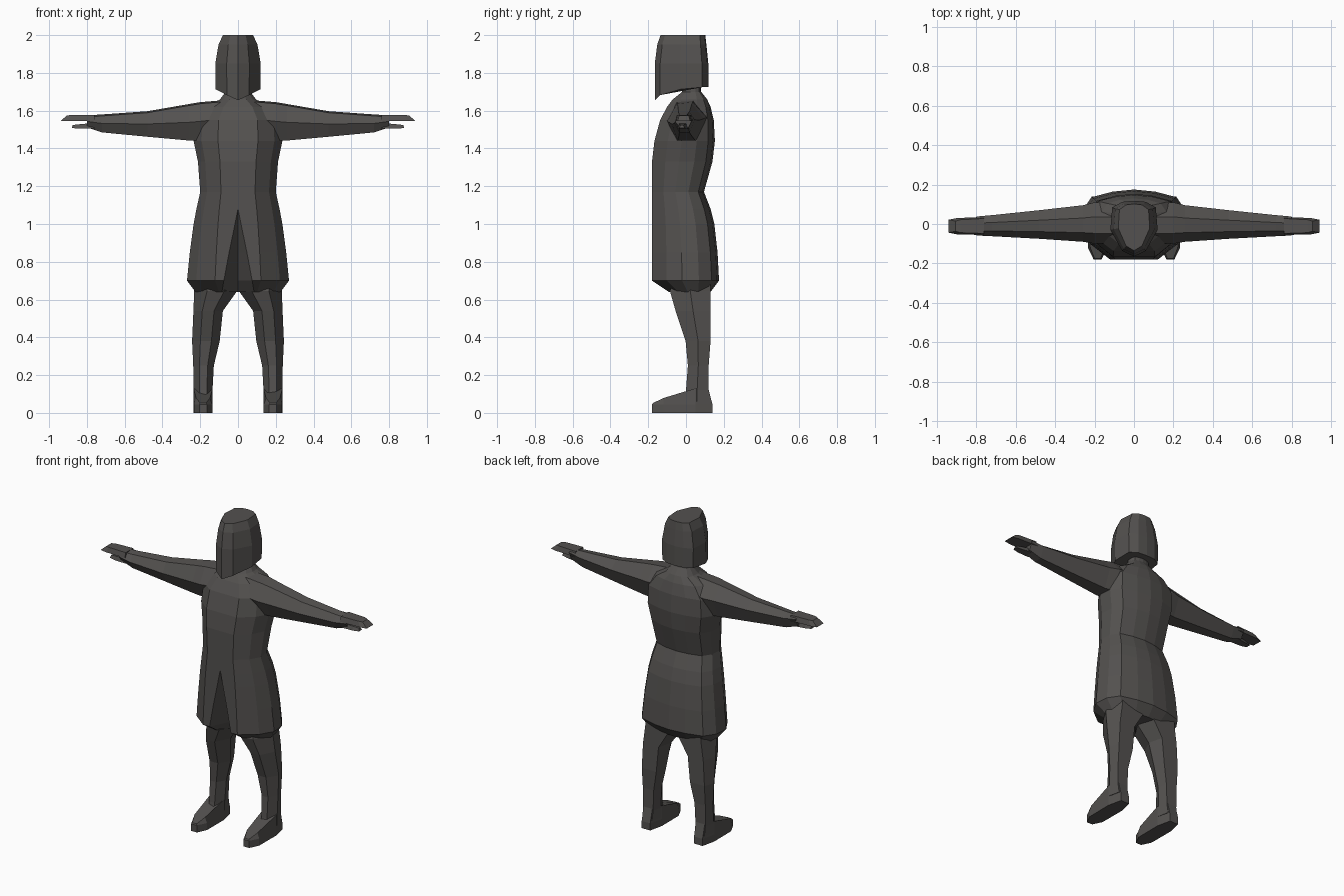
import bpy, bmesh

cloth = bpy.data.materials.new("dark_grey")
cloth.diffuse_color = (0.088, 0.083, 0.079, 1)


def loft(name, rings, mirror=False):
    """Skin a list of closed rings with equal point counts and cap both ends."""
    bm = bmesh.new()
    loops = [[bm.verts.new(p) for p in ring] for ring in rings]
    n = len(loops[0])
    for a, b in zip(loops, loops[1:]):
        for i in range(n):
            j = (i + 1) % n
            bm.faces.new((a[i], a[j], b[j], b[i]))
    bm.faces.new(loops[0])
    bm.faces.new(loops[-1])
    bmesh.ops.remove_doubles(bm, verts=bm.verts, dist=0.0005)
    bmesh.ops.recalc_face_normals(bm, faces=bm.faces)
    me = bpy.data.meshes.new(name)
    bm.to_mesh(me)
    bm.free()
    me.materials.append(cloth)
    ob = bpy.data.objects.new(name, me)
    bpy.context.collection.objects.link(ob)
    if mirror:
        ob.modifiers.new("mirror", 'MIRROR')
    return ob


def whole(half):
    """Complete a half ring running from front centre to back centre."""
    return half + [(-x, y, z) for x, y, z in reversed(half[1:-1])]


# Tunic: height, half width, front y, back y, slit half width, slit depth
tunic = [
    (0.64, 0.225, -0.09, 0.13, 0.085, 0.10),
    (0.70, 0.270, -0.18, 0.175, 0.075, 0.16),
    (0.85, 0.255, -0.18, 0.167, 0.047, 0.10),
    (1.00, 0.235, -0.18, 0.150, 0.016, 0.035),
    (1.08, 0.220, -0.18, 0.130, 0, 0),
    (1.17, 0.200, -0.18, 0.095, 0, 0),
    (1.33, 0.212, -0.18, 0.140, 0, 0),
    (1.44, 0.235, -0.167, 0.153, 0, 0),
    (1.55, 0.230, -0.137, 0.147, 0, 0),
    (1.62, 0.170, -0.10, 0.130, 0, 0),
    (1.66, 0.095, -0.07, 0.112, 0, 0),
    (1.70, 0.065, -0.02, 0.080, 0, 0),
    (1.76, 0.060, -0.02, 0.075, 0, 0),
]
rings = []
for z, w, f, b, slit, deep in tunic:
    d = b - f
    rings.append(whole([
        (0, f + deep, z), (slit, f, z), (max(0.45 * w, slit), f, z),
        (0.82 * w, f + 0.22 * d, z), (w, f + 0.45 * d, z),
        (w * 0.97, f + 0.70 * d, z), (0.80 * w, b - 0.11 * d, z),
        (0.4 * w, b - 0.03 * d, z), (0, b, z)]))
loft("tunic", rings)

# Hooded head: the lower rim rises from the chin to the nape
def head_ring(z, w, f, b, slant):
    d = b - f
    half = [(0, f), (0.5 * w, f + 0.10 * d), (w, f + 0.48 * d),
            (0.92 * w, f + 0.88 * d), (0.5 * w, b - 0.02 * d), (0, b)]
    return whole([(x, y, z + slant * (0.045 * x / w + 0.07 * (y - f) / d * (1 - 0.6 * x / w)))
                  for x, y in half])

loft("head", [
    head_ring(1.655, 0.118, -0.165, 0.118, 1),
    head_ring(1.85, 0.120, -0.165, 0.118, 0),
    head_ring(1.95, 0.103, -0.152, 0.108, 0),
    head_ring(2.00, 0.080, -0.135, 0.102, 0)])

# Legs: height, inner x, outer x, front y, back y
leg = [(0.70, 0.01, 0.225, -0.07, 0.13), (0.645, 0.005, 0.232, -0.085, 0.13),
       (0.54, 0.080, 0.236, -0.055, 0.13), (0.38, 0.097, 0.243, -0.002, 0.13),
       (0.25, 0.128, 0.237, 0.010, 0.120), (0.12, 0.135, 0.235, 0.000, 0.118),
       (0.06, 0.135, 0.235, -0.01, 0.128)]
rings = []
for z, i, o, f, b in leg:
    w, m = o - i, f + 0.5 * (b - f)
    rings.append([(i + 0.3 * w, f, z), (o - 0.3 * w, f, z), (o, m, z),
                  (o - 0.15 * w, b, z), (i + 0.15 * w, b, z), (i, m, z)])
loft("leg", rings, True)

# Feet: sole outline raised to a sloping upper
outline = [(0.165, -0.18), (0.205, -0.18), (0.234, -0.12), (0.235, 0.05),
           (0.215, 0.14), (0.155, 0.14), (0.135, 0.05), (0.136, -0.12)]
mid = [(x, y, 0.045) for x, y in outline]
top = []
for x, y in outline:
    ty = y if y < 0 else min(y, 0.118)
    tx = 0.185 + (x - 0.185) * (0.75 if y < 0 else 1)
    top.append((tx, max(ty, -0.175), min(0.13, 0.052 + (y + 0.18) * 0.44)))
loft("foot", [[(x, y, 0) for x, y in outline], mid, top], True)

# Arms: x, front y, back y, bottom z, top z
arm = [(0.08, -0.10, 0.11, 1.46, 1.655), (0.20, -0.10, 0.11, 1.442, 1.645),
       (0.26, -0.09, 0.095, 1.442, 1.635), (0.48, -0.075, 0.07, 1.462, 1.597),
       (0.72, -0.062, 0.045, 1.485, 1.580), (0.80, -0.058, 0.038, 1.512, 1.575)]
rings = []
for x, f, b, lo, hi in arm:
    d, m = b - f, 0.5 * (lo + hi)
    rings.append([(x, f, m), (x, f + 0.25 * d, hi - 0.008), (x, b - 0.35 * d, hi),
                  (x, b, m + 0.02), (x, b - 0.25 * d, lo), (x, f + 0.25 * d, lo)])
loft("arm", rings, True)

# Flat fingers with a slanted tip
def slab(xt, xb, f, b, lo, hi):
    return [(xb, f, lo), (xb, b, lo), (xt, b - 0.008, hi), (xt, f + 0.008, hi)]

loft("fingers", [slab(0.76, 0.76, -0.056, 0.036, 1.545, 1.577),
                 slab(0.88, 0.90, -0.052, 0.030, 1.545, 1.577),
                 slab(0.905, 0.94, -0.044, 0.022, 1.545, 1.575)], True)

# Thumb beneath the palm
loft("thumb", [slab(0.76, 0.76, -0.045, 0.015, 1.505, 1.535),
               slab(0.84, 0.84, -0.042, 0.002, 1.505, 1.528),
               slab(0.875, 0.880, -0.036, -0.006, 1.508, 1.524)], True)
